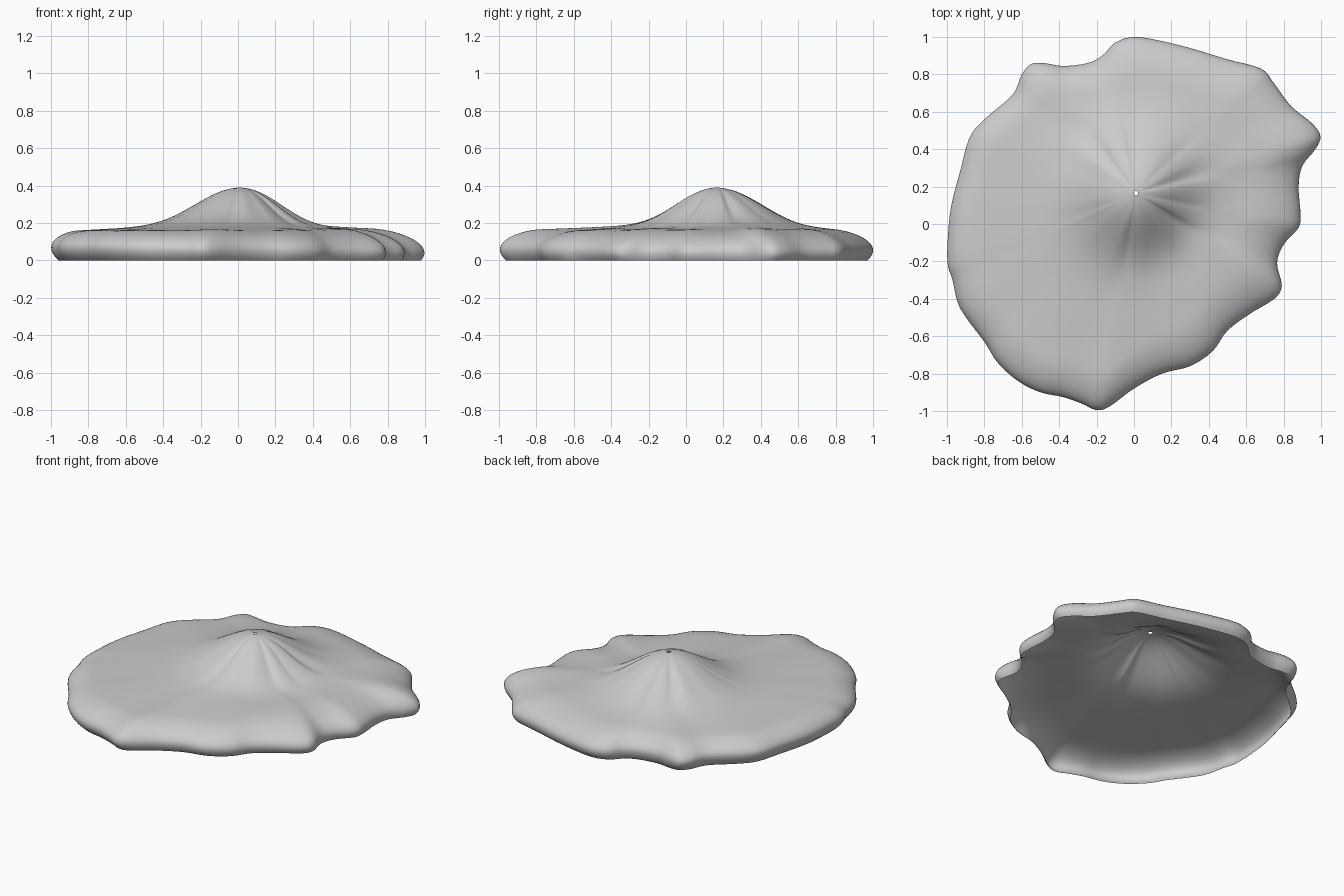
import bpy, bmesh, math
from mathutils import Vector

if "Cube" in bpy.data.objects:
    bpy.data.objects.remove(bpy.data.objects["Cube"])

APEX = Vector((0.01, 0.165))

# Wavy rim outline seen from above, clockwise from the back
RIM = [(0, 1.0), (.14, .98), (.32, .935), (.5, .88), (.68, .83), (.75, .75),
       (.84, .63), (.95, .54), (.997, .47), (.97, .40), (.90, .31), (.88, .2),
       (.89, .06), (.88, -.02), (.80, -.11), (.765, -.21), (.79, -.33),
       (.75, -.40), (.62, -.48), (.5, -.57), (.42, -.68), (.3, -.76),
       (.15, -.80), (0, -.88), (-.13, -.975), (-.2, -.995), (-.28, -.96),
       (-.38, -.925), (-.5, -.9), (-.62, -.84), (-.73, -.74), (-.8, -.63),
       (-.93, -.45), (-.97, -.3), (-.998, -.2), (-.99, 0), (-.97, .13),
       (-.93, .28), (-.88, .46), (-.8, .56), (-.65, .69), (-.6, .8),
       (-.55, .855), (-.48, .86), (-.38, .845), (-.25, .86), (-.17, .9),
       (-.1, .97)]
SUB = 4


def closed_spline(pts, sub):
    p = [Vector(q) for q in pts]
    n, out = len(p), []
    for i in range(n):
        a, b, c, d = (p[(i + k) % n] for k in (-1, 0, 1, 2))
        for s in range(sub):
            t = s / sub
            out.append(0.5 * (2 * b + (c - a) * t + (2 * a - 5 * b + 4 * c - d) * t * t
                              + (3 * b - a - 3 * c + d) * t ** 3))
    return out


rays = [q - APEX for q in closed_spline(RIM, SUB)]
n = len(rays)
lengths = [r.length for r in rays]
smooth = [sum(lengths[(i + k) % n] for k in range(-18, 19)) / 37 for i in range(n)]


def column(i):
    """Points of one radial section, apex hole to bottom edge."""
    d, R, Rs = rays[i].normalized(), lengths[i], smooth[i]
    ang = math.atan2(d.y, d.x)
    right = 0.5 + 0.5 * math.cos(ang)                       # 1 on the right side
    dip = max(0, math.cos(ang + math.radians(40))) ** 2     # steep side of the dome
    sigma = 0.31 - 0.06 * dip
    roll = 0.15 + 0.12 * right
    z_wide = 0.07 - 0.03 * right

    def top(r):
        t = r / R
        crease = 0.015 * dip * math.exp(-((r - 0.36) / 0.16) ** 2)
        return (0.15 + 0.06 * (1 - t) + 0.18 * math.exp(-(r / sigma) ** 2.2)
                - crease + 0.12 * (R - Rs) * t * t)

    def place(r, z):
        t = min(r / R, 1)
        reach = r * (1 + (Rs / R - 1) * (1 - t ** 3))
        return (APEX.x + d.x * reach, APEX.y + d.y * reach, z)

    pts = []
    for k in range(25):                                     # dome and skirt
        r = 0.012 + (R - roll - 0.012) * k / 24
        pts.append(place(r, top(r)))
    for k in range(1, 13):                                  # rounded shoulder
        a = math.pi / 2 * k / 12
        r = R - roll + roll * math.sin(a)
        pts.append(place(r, z_wide + (top(r) - z_wide) * math.cos(a)))
    for k in range(1, 5):                                   # inward curl to the ground
        u = k / 4
        pts.append(place(R - (0.04 - 0.025 * right) * u * u, z_wide * (1 - u)))
    return pts


# Open, hollow shell with a pinhole at the apex
bm = bmesh.new()
cols = [[bm.verts.new(p) for p in column(i)] for i in range(n)]
for i in range(n):
    a, b = cols[i], cols[(i + 1) % n]
    for k in range(len(a) - 1):
        f = bm.faces.new((a[k], b[k], b[k + 1], a[k + 1]))
        f.smooth = True
mesh = bpy.data.meshes.new("shell")
bm.to_mesh(mesh)
bm.free()
shell = bpy.data.objects.new("shell", mesh)
bpy.context.collection.objects.link(shell)
